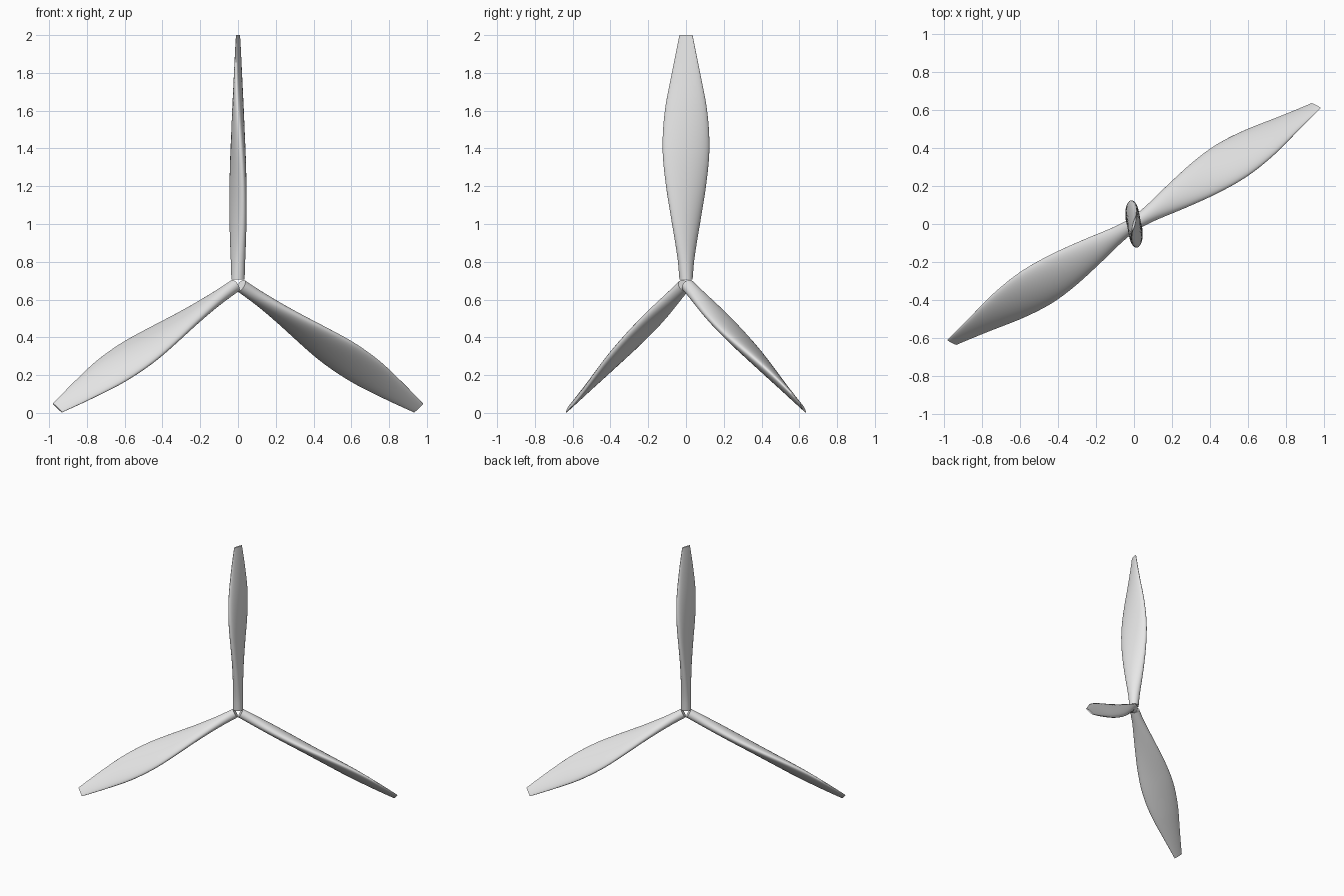
import bpy, bmesh, math
from mathutils import Vector, Matrix

if "Cube" in bpy.data.objects:
    bpy.data.objects.remove(bpy.data.objects["Cube"])

grey = bpy.data.materials.new("light_grey")
grey.diffuse_color = (0.8, 0.8, 0.8, 1)
grey.use_nodes = True
grey.node_tree.nodes["Principled BSDF"].inputs["Base Color"].default_value = grey.diffuse_color

HUB = Vector((0, 0, 0.684))
R0, R1 = 0.021, 1.316
YAW = math.radians(33)
TWIST = math.radians(48)
AXIS = Vector((-math.sin(YAW), math.cos(YAW), 0))   # rotor axis
TANG = Vector((math.cos(YAW), math.sin(YAW), 0))

# blade profile: (fraction of span, half chord, half thickness)
PROFILE = [(0, .035, .035), (.08, .046, .0355), (.24, .081, .0365), (.4, .112, .037),
           (.54, .125, .0365), (.69, .112, .031), (.84, .077, .0195), (1, .036, .006)]


def sample(f, k):
    """Smooth (Catmull-Rom / Hermite) reading of the profile."""
    n = len(PROFILE)
    i = max(j for j in range(n - 1) if PROFILE[j][0] <= f)
    p = PROFILE

    def slope(j):
        a, b = max(j - 1, 0), min(j + 1, n - 1)
        return (p[b][k] - p[a][k]) / (p[b][0] - p[a][0])
    h = p[i + 1][0] - p[i][0]
    t = (f - p[i][0]) / h
    return ((2*t**3 - 3*t**2 + 1) * p[i][k] + (t**3 - 2*t**2 + t) * h * slope(i)
            + (3*t**2 - 2*t**3) * p[i + 1][k] + (t**3 - t**2) * h * slope(i + 1))


def blade(name, turn, rings=40, sides=40):
    """Twisted elliptical loft along z, turned about the rotor axis."""
    bm = bmesh.new()
    loops = []
    for r in range(rings + 1):
        f = r / rings
        chord, thick = sample(f, 1), sample(f, 2)
        a = TWIST * f
        c = AXIS * math.cos(a) + TANG * math.sin(a)
        n = TANG * math.cos(a) - AXIS * math.sin(a)
        z = Vector((0, 0, R0 + (R1 - R0) * f))
        loops.append([bm.verts.new(z + c * chord * math.cos(2*math.pi*s/sides)
                                   + n * thick * math.sin(2*math.pi*s/sides))
                      for s in range(sides)])
    for lo, hi in zip(loops, loops[1:]):
        for s in range(sides):
            q = (s + 1) % sides
            bm.faces.new((lo[s], lo[q], hi[q], hi[s]))
    bm.faces.new(loops[0])
    bm.faces.new(loops[-1])
    bmesh.ops.recalc_face_normals(bm, faces=bm.faces)
    bm.transform(Matrix.Translation(HUB) @ Matrix.Rotation(turn, 4, AXIS))
    me = bpy.data.meshes.new(name)
    bm.to_mesh(me)
    bm.free()
    ob = bpy.data.objects.new(name, me)
    bpy.context.collection.objects.link(ob)
    me.materials.append(grey)
    bpy.ops.object.select_all(action='DESELECT')
    ob.select_set(True)
    bpy.context.view_layer.objects.active = ob
    bpy.ops.object.shade_smooth_by_angle(angle=math.radians(50))


# three equal blades meeting at the hub
for i, name in enumerate(("upper_blade", "right_blade", "left_blade")):
    blade(name, math.radians(120) * i)
